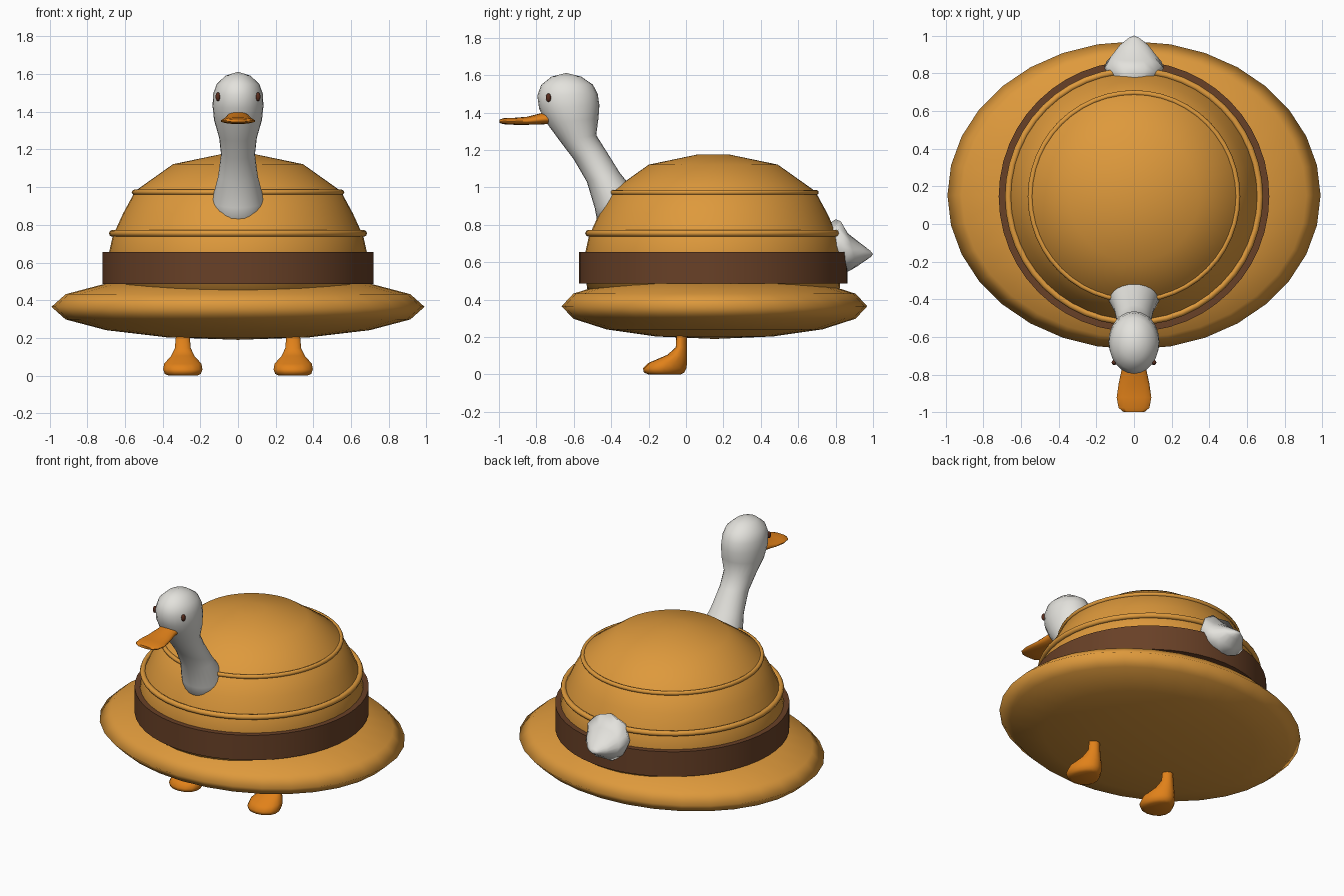
import bpy, bmesh, math
from mathutils import Vector

if "Cube" in bpy.data.objects:
    bpy.data.objects.remove(bpy.data.objects["Cube"])


def material(name, rgb):
    m = bpy.data.materials.new(name)
    m.diffuse_color = (*rgb, 1)
    m.use_nodes = True
    m.node_tree.nodes["Principled BSDF"].inputs["Base Color"].default_value = m.diffuse_color
    return m


TAN = material("tan", (0.73, 0.32, 0.045))
BROWN = material("dark brown", (0.14, 0.052, 0.02))
WHITE = material("white", (0.77, 0.76, 0.72))
ORANGE = material("orange", (0.75, 0.22, 0.01))
EYE = material("eye brown", (0.10, 0.025, 0.012))


def finish(bm, name, mat, angle=180):
    bmesh.ops.recalc_face_normals(bm, faces=bm.faces)
    me = bpy.data.meshes.new(name)
    bm.to_mesh(me)
    bm.free()
    ob = bpy.data.objects.new(name, me)
    bpy.context.collection.objects.link(ob)
    me.materials.append(mat)
    bpy.ops.object.select_all(action='DESELECT')
    ob.select_set(True)
    bpy.context.view_layer.objects.active = ob
    if angle >= 180:
        bpy.ops.object.shade_smooth()
    else:
        bpy.ops.object.shade_smooth_by_angle(angle=math.radians(angle))
    return ob


def skin(bm, rings, closed=False):
    """Join successive vertex rings with quads."""
    n = len(rings[0])
    pairs = list(zip(rings, rings[1:]))
    if closed:
        pairs.append((rings[-1], rings[0]))
    for a, b in pairs:
        for i in range(n):
            j = (i + 1) % n
            bm.faces.new((a[i], a[j], b[j], b[i]))
    if not closed:
        bm.faces.new(rings[0])
        bm.faces.new(rings[-1])


def lathe(name, profile, mat, closed=False, angle=180, n=48):
    bm = bmesh.new()
    rings = [[bm.verts.new((r * math.cos(2 * math.pi * i / n),
                            HAT_Y + r * math.sin(2 * math.pi * i / n), z))
              for i in range(n)] for r, z in profile]
    skin(bm, rings, closed)
    return finish(bm, name, mat, angle)


def loft(name, sections, mat, n=20, taper=0.0, x0=0.0, tip=None, angle=180, ruffle=None):
    """Elliptical sections given by two opposite (y, z) points and a half width."""
    bm = bmesh.new()
    rings = []
    for k, (ya, za, yb, zb, w) in enumerate(sections):
        ring = []
        for i in range(n):
            t = 2 * math.pi * i / n
            c = math.cos(t)
            p = Vector((x0 + w * math.sin(t) * (1 + taper * c),
                        (ya + yb) / 2 + (ya - yb) / 2 * c,
                        (za + zb) / 2 + (za - zb) / 2 * c))
            if ruffle and k == ruffle and i % 2:
                p.y += 0.025
            ring.append(bm.verts.new(p))
        rings.append(ring)
    skin(bm, rings)
    if tip:
        cap = [f for f in bm.faces if set(f.verts) == set(rings[-1])]
        bmesh.ops.delete(bm, geom=cap, context='FACES_ONLY')
        v = bm.verts.new(tip)
        for i in range(n):
            bm.faces.new((rings[-1][i], rings[-1][(i + 1) % n], v))
    return finish(bm, name, mat, angle)


def ellipsoid(name, loc, size, mat, u=32, v=8):
    bm = bmesh.new()
    bmesh.ops.create_uvsphere(bm, u_segments=u, v_segments=v, radius=1)
    for p in bm.verts:
        p.co = Vector(p.co[i] * size[i] + loc[i] for i in range(3))
    return finish(bm, name, mat)


HAT_Y = 0.146

# Hat: squashed oval brim, domed crown, band and raised seams
ellipsoid("brim", (0, 0.152, 0.365), (0.99, 0.817, 0.175), TAN)
lathe("crown", [(0.675, 0.44), (0.685, 0.65), (0.665, 0.74), (0.61, 0.86), (0.545, 0.98),
                (0.345, 1.122), (0.09, 1.175)], TAN)
lathe("hat_band", [(0.64, 0.487), (0.718, 0.487), (0.718, 0.655), (0.64, 0.655)],
      BROWN, closed=True, angle=40)
for label, r, z, t in (("upper_seam", 0.55, 0.973, 0.014), ("lower_seam", 0.667, 0.755, 0.018)):
    lathe(label, [(r + t * math.cos(a * math.pi / 4), z + t * math.sin(a * math.pi / 4))
                  for a in range(8)], TAN, closed=True)

# Neck and head in one piece
loft("neck_and_head", [
    (-0.46, 0.74, -0.18, 0.86, 0.14), (-0.488, 0.89, -0.26, 0.96, 0.14),
    (-0.53, 1.03, -0.355, 1.08, 0.106), (-0.60, 1.15, -0.43, 1.20, 0.09),
    (-0.672, 1.245, -0.48, 1.28, 0.10), (-0.742, 1.34, -0.468, 1.37, 0.127),
    (-0.785, 1.42, -0.463, 1.44, 0.135), (-0.795, 1.49, -0.472, 1.50, 0.132),
    (-0.775, 1.547, -0.498, 1.55, 0.113), (-0.72, 1.592, -0.56, 1.592, 0.065)],
    WHITE, n=24, tip=(0, -0.64, 1.612))

# Flat bill widening to a rounded end
loft("bill", [
    (-0.70, 1.342, -0.70, 1.410, 0.060), (-0.78, 1.336, -0.77, 1.398, 0.066),
    (-0.85, 1.335, -0.85, 1.378, 0.082), (-0.92, 1.335, -0.92, 1.372, 0.092),
    (-0.975, 1.338, -0.975, 1.370, 0.082), (-0.998, 1.345, -0.998, 1.362, 0.055)],
    ORANGE, n=16, taper=0.12, angle=60)

# Pointed tail with a ruffled root
loft("tail", [
    (0.78, 0.60, 0.70, 0.76, 0.10), (0.855, 0.545, 0.80, 0.83, 0.158),
    (0.915, 0.578, 0.865, 0.755, 0.122), (0.965, 0.612, 0.935, 0.70, 0.075),
    (0.99, 0.63, 0.985, 0.662, 0.028)], WHITE, n=16, tip=(0, 1.0, 0.643), ruffle=1)

# Eyes and feet on both sides
for side, s in (("left", 1), ("right", -1)):
    ellipsoid(side + "_eye", (s * 0.106, -0.735, 1.48), (0.013, 0.014, 0.023), EYE, 12, 8)
    loft(side + "_foot", [
        (-0.05, 0.24, 0.004, 0.24, 0.033), (-0.055, 0.145, 0.005, 0.145, 0.042),
        (-0.10, 0.105, 0.006, 0.10, 0.062), (-0.20, 0.062, 0.006, 0.065, 0.098),
        (-0.23, 0.033, 0.002, 0.033, 0.103), (-0.225, 0.01, -0.01, 0.01, 0.095),
        (-0.20, 0.0, -0.03, 0.0, 0.075)], ORANGE, n=16, taper=0.25, x0=s * 0.293, angle=60)
